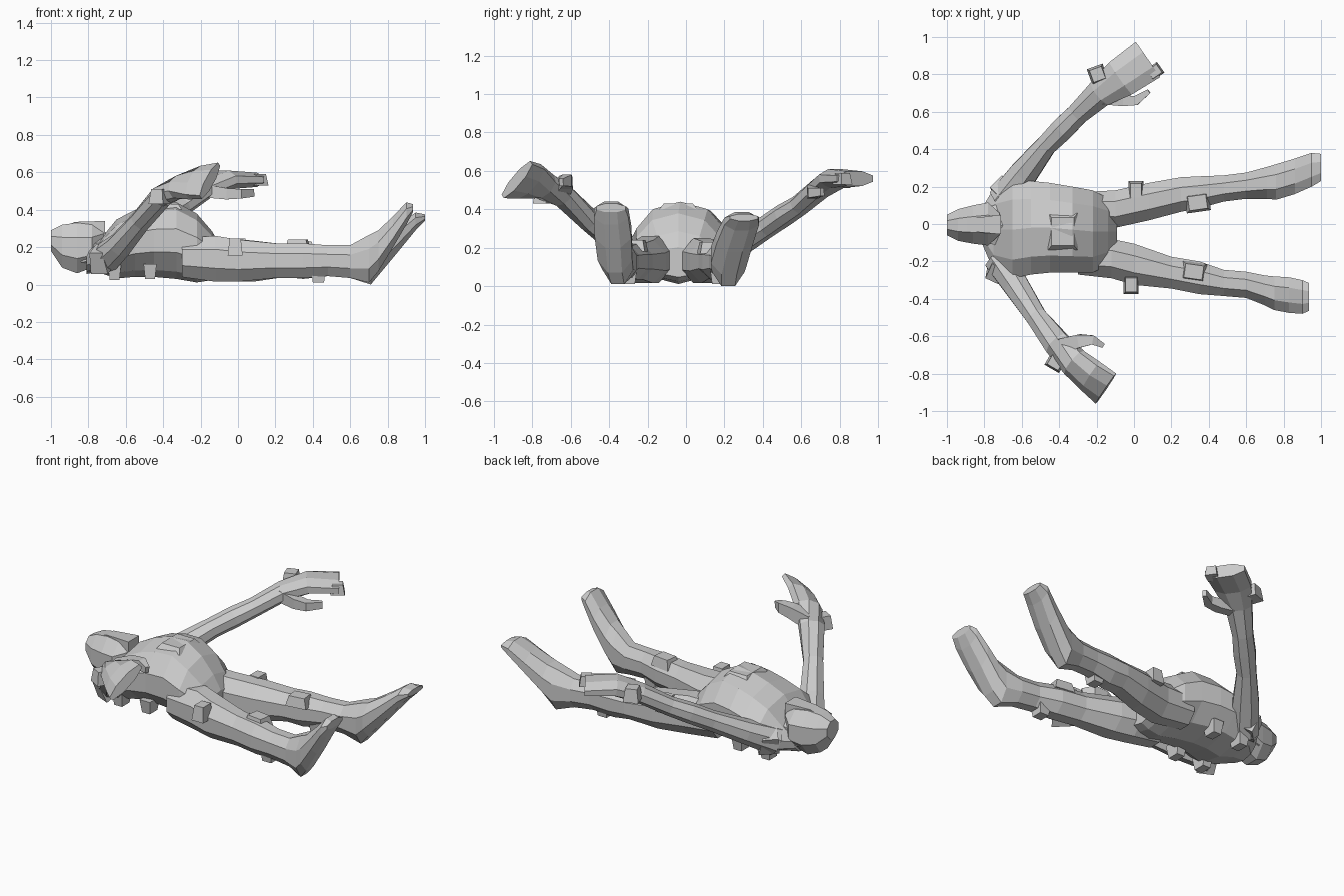
import bpy, bmesh
from math import cos, sin, pi, radians
from mathutils import Vector, Matrix


def skin(name, rings):
    """Bridge equal-sized point rings into a closed flat-shaded mesh."""
    bm = bmesh.new()
    loops = [[bm.verts.new(p) for p in r] for r in rings]
    n = len(loops[0])
    for a, b in zip(loops, loops[1:]):
        for i in range(n):
            j = (i + 1) % n
            bm.faces.new((a[i], a[j], b[j], b[i]))
    bm.faces.new(loops[0])
    bm.faces.new(loops[-1])
    bmesh.ops.recalc_face_normals(bm, faces=bm.faces)
    me = bpy.data.meshes.new(name)
    bm.to_mesh(me)
    bm.free()
    ob = bpy.data.objects.new(name, me)
    bpy.context.collection.objects.link(ob)
    return ob


def outline(n):
    """Unit polygon with flat top, touching +-1 on both axes."""
    k = 1 / cos(pi / n)
    return [(k * cos(2 * pi * (i + .5) / n), k * sin(2 * pi * (i + .5) / n)) for i in range(n)]


def body_loft(name, slices, n=8):
    """Slices across x: (x, y_min, y_max, z_min, z_max)."""
    return skin(name, [[Vector((x, (y0 + y1) / 2 + (y1 - y0) / 2 * u, (z0 + z1) / 2 + (z1 - z0) / 2 * v))
                        for u, v in outline(n)] for x, y0, y1, z0, z1 in slices])


def limb(name, path, n=8):
    """Tube along a path: (x, y, z, half_width, half_height, roll_degrees)."""
    pts = [Vector(p[:3]) for p in path]
    rings = []
    for i, (c, p) in enumerate(zip(pts, path)):
        t = (pts[min(i + 1, len(pts) - 1)] - pts[max(i - 1, 0)]).normalized()
        s = t.cross(Vector((0, 0, 1))).normalized()
        up = s.cross(t)
        r = radians(p[5])
        s, up = s * cos(r) + up * sin(r), up * cos(r) - s * sin(r)
        rings.append([c + s * p[3] * u + up * p[4] * v for u, v in outline(n)])
    return skin(name, rings)


def pad(name, loc, size, turn=0, tilt=0):
    """Tapered box with its narrow face on top."""
    x, y, z = (d / 2 for d in size)
    m = Matrix.Translation(loc) @ Matrix.Rotation(radians(turn), 4, 'Z') @ Matrix.Rotation(radians(tilt), 4, 'X')
    return skin(name, [[m @ Vector((a * x * k, b * y * k, h))
                        for a, b in ((-1, -1), (1, -1), (1, 1), (-1, 1))] for h, k in ((-z, 1), (z, .75))])


# Torso, lying on its back with a raised chest
body_loft("torso", [
    (-.81, -.11, .09, .06, .19), (-.75, -.25, .19, .07, .22), (-.65, -.29, .23, .04, .34),
    (-.55, -.27, .23, .05, .39), (-.45, -.26, .22, .05, .42), (-.33, -.26, .20, .04, .43),
    (-.22, -.26, .18, .02, .37), (-.14, -.22, .14, .03, .28), (-.09, -.16, .08, .05, .2)], 10)

# Head and helmet crest
body_loft("head", [
    (-1, -.06, .05, .18, .29), (-.94, -.09, .08, .09, .32), (-.86, -.105, .1, .06, .33),
    (-.78, -.115, .115, .09, .32), (-.72, -.06, .06, .18, .31)])
body_loft("helmet_crest", [(-.99, -.02, .02, .2, .29), (-.87, -.04, .03, .2, .335), (-.71, -.055, .05, .2, .34)], 4)
body_loft("neck", [(-.84, -.09, .09, .09, .23), (-.66, -.13, .11, .1, .28)], 6)

# Legs with upturned feet
body_loft("left_leg", [
    (-.3, .0, .17, .04, .25), (-.1, -.02, .18, .015, .25), (.08, .02, .22, .015, .235), (.25, .065, .25, .04, .215),
    (.35, .085, .255, .03, .22), (.48, .12, .26, .045, .21), (.6, .135, .275, .035, .21), (.71, .135, .305, 0, .25),
    (.76, .13, .32, .06, .265), (.86, .16, .35, .18, .325), (.95, .2, .38, .29, .385), (1, .23, .375, .34, .375)])
body_loft("right_leg", [
    (-.3, -.27, -.08, .04, .25), (-.12, -.29, -.08, .015, .26), (0, -.325, -.105, .015, .24),
    (.2, -.345, -.175, .035, .22), (.35, -.375, -.2, .035, .22), (.48, -.385, -.245, .045, .21),
    (.6, -.395, -.255, .035, .21), (.7, -.435, -.275, .01, .265), (.75, -.46, -.28, .07, .29),
    (.83, -.475, -.285, .2, .365), (.9, -.48, -.3, .32, .44), (.935, -.465, -.315, .385, .43)])

# Arms reaching up and outward, flattening into hands
limb("left_arm", [
    (-.7, .13, .14, .08, .08, 0), (-.59, .27, .22, .075, .065, 0), (-.47, .42, .31, .055, .055, 0),
    (-.38, .51, .37, .062, .055, 0), (-.3, .59, .42, .058, .05, 0), (-.18, .7, .51, .075, .05, 0),
    (-.07, .78, .56, .105, .05, 0), (.075, .88, .56, .115, .038, 0)])
limb("right_arm", [
    (-.72, -.19, .13, .08, .08, 0), (-.63, -.33, .21, .068, .065, 0), (-.52, -.5, .34, .055, .055, 0),
    (-.41, -.64, .47, .07, .055, -10), (-.32, -.74, .52, .08, .055, -30), (-.23, -.815, .545, .11, .045, -45),
    (-.15, -.88, .555, .125, .03, -45)])
limb("left_thumb", [(-.17, .67, .5, .03, .035, 0), (-.06, .66, .485, .03, .03, 0),
                    (.01, .66, .485, .025, .025, 0), (.08, .71, .49, .012, .02, 0)], 4)
limb("right_thumb", [(-.38, -.65, .5, .04, .04, 0), (-.29, -.625, .54, .035, .035, 0),
                     (-.22, -.62, .55, .025, .03, 0), (-.165, -.65, .54, .012, .02, 0)], 4)
# Cupped fingertip at the inner edge of the left hand
pad("left_fingertip", (.11, .815, .56), (.08, .07, .06), 35)

# Cuff gear on the forearms
pad("left_cuff", (-.195, .8, .55), (.09, .09, .08), 20)
pad("right_cuff", (-.42, -.74, .47), (.09, .08, .08), -30)

# Shoulder pads, and gear carried on the body
pad("left_shoulder_pad", (-.69, .18, .16), (.12, .12, .12), 45, -30)
pad("right_shoulder_pad", (-.73, -.24, .14), (.1, .13, .12), -25, 30)
pad("chest_plate", (-.38, -.04, .415), (.16, .2, .03))
pad("left_holster", (.01, .18, .2), (.08, .1, .09))
pad("right_holster", (-.015, -.325, .2), (.08, .1, .09))
pad("left_knee_pad", (.34, .115, .2), (.13, .1, .06), 8)
pad("right_knee_pad", (.32, -.255, .21), (.13, .1, .06), -8)
for side, y in (("left", .13), ("right", -.19)):
    pad(side + "_back_pouch", (-.47, y, .07), (.07, .1, -.08))
    pad(side + "_upper_pouch", (-.66, y, .065), (.07, .1, -.08))
for side, y in (("left", .17), ("right", -.3)):
    pad(side + "_calf_strap", (.43, y, .05), (.08, .09, -.08))
